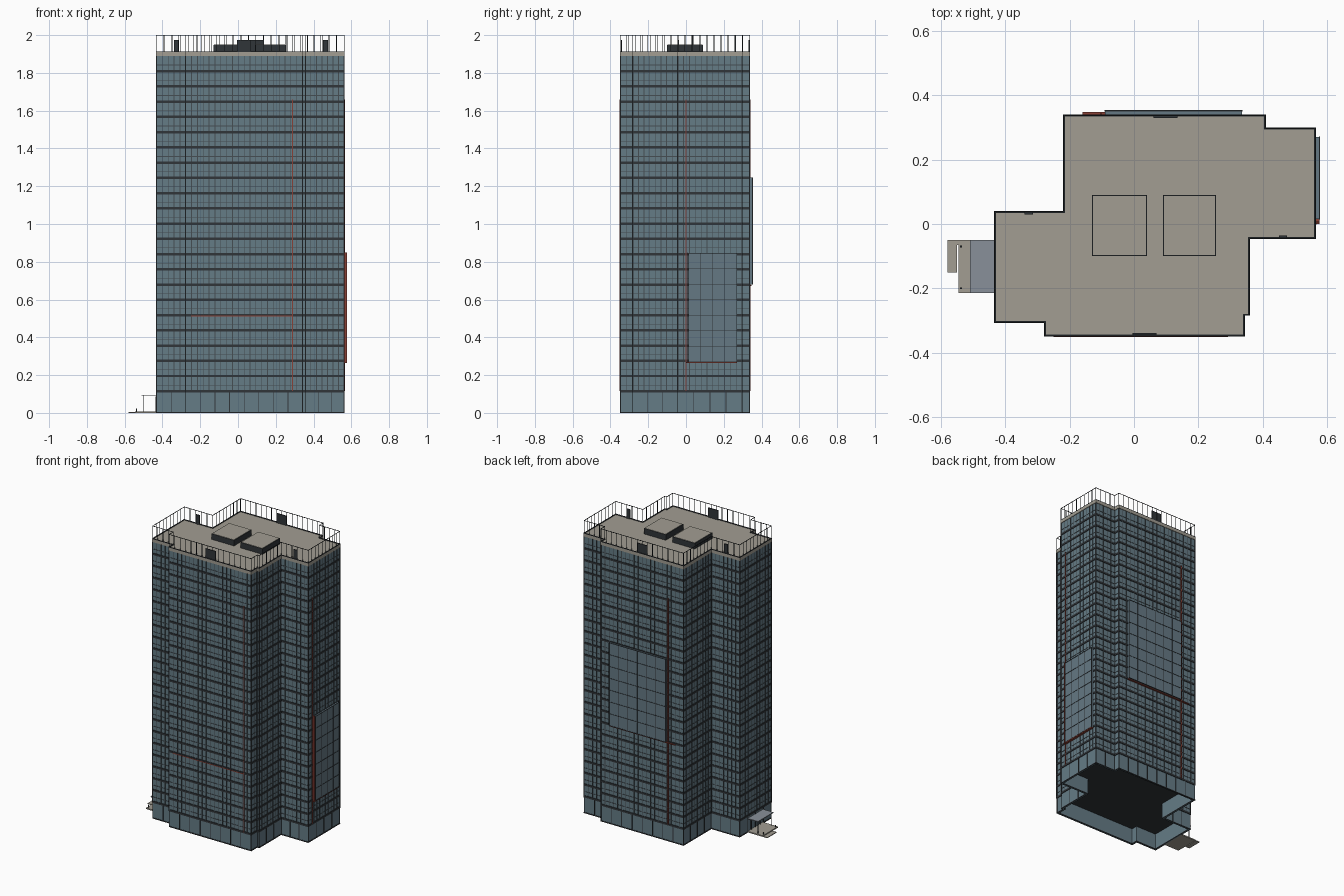
import bpy, bmesh
from mathutils import Vector

if "Cube" in bpy.data.objects:
    bpy.data.objects.remove(bpy.data.objects["Cube"])


def mat(name, c):
    m = bpy.data.materials.new(name)
    m.diffuse_color = (*c, 1)
    m.use_nodes = True
    m.node_tree.nodes["Principled BSDF"].inputs["Base Color"].default_value = m.diffuse_color
    return m


GLASS = mat("blue_glass", (0.13, 0.20, 0.24))
SCREEN = mat("panel_glass", (0.13, 0.19, 0.23))
DARK = mat("dark_metal", (0.03, 0.035, 0.04))
FRAME = mat("frame_metal", (0.06, 0.075, 0.085))
STONE = mat("beige_stone", (0.36, 0.34, 0.29))
RED = mat("red_trim", (0.25, 0.05, 0.035))
CANOPY = mat("canopy_glass", (0.25, 0.28, 0.32))

# Stepped footprint, counter-clockwise
PLAN = [Vector(p) for p in [
    (-0.28, -0.35), (0.345, -0.35), (0.345, -0.285), (0.36, -0.285), (0.36, -0.047),
    (0.565, -0.047), (0.565, 0.30), (0.41, 0.30), (0.41, 0.34), (-0.22, 0.34),
    (-0.22, 0.04), (-0.435, 0.04), (-0.435, -0.307), (-0.28, -0.307)]]
N = len(PLAN)
BASE, TOP, FLOORS = 0.115, 1.89, 22
STEP = (TOP - BASE) / FLOORS


def normal(i):
    d = (PLAN[(i + 1) % N] - PLAN[i]).normalized()
    return Vector((d.y, -d.x))


def inset(d):
    return [PLAN[i] - d * (normal(i - 1) + normal(i)) for i in range(N)]


def finish(bm, name, m):
    bmesh.ops.recalc_face_normals(bm, faces=bm.faces)
    me = bpy.data.meshes.new(name)
    bm.to_mesh(me)
    bm.free()
    me.materials.append(m)
    ob = bpy.data.objects.new(name, me)
    bpy.context.collection.objects.link(ob)
    return ob


def add_box(bm, x0, x1, y0, y1, z0, z1):
    v = [bm.verts.new((x, y, z)) for z in (z0, z1)
         for x, y in ((x0, y0), (x1, y0), (x1, y1), (x0, y1))]
    for f in ((3, 2, 1, 0), (4, 5, 6, 7), (0, 1, 5, 4), (1, 2, 6, 5), (2, 3, 7, 6), (3, 0, 4, 7)):
        bm.faces.new([v[i] for i in f])


def boxes(name, m, items):
    bm = bmesh.new()
    for b in items:
        add_box(bm, *b)
    return finish(bm, name, m)


def add_ring(bm, outer, inner, z0, z1):
    loops = [[bm.verts.new((p.x, p.y, z)) for p in inset(d)]
             for d, z in ((outer, z0), (outer, z1), (inner, z1), (inner, z0))]
    for k in range(4):
        a, b = loops[k], loops[(k + 1) % 4]
        for i in range(N):
            j = (i + 1) % N
            bm.faces.new((a[i], a[j], b[j], b[i]))


def rings(name, m, items):
    bm = bmesh.new()
    for r in items:
        add_ring(bm, *r)
    return finish(bm, name, m)


def slab(name, m, d, z0, z1):
    bm = bmesh.new()
    f = bm.faces.new([bm.verts.new((p.x, p.y, z0)) for p in inset(d)])
    ext = bmesh.ops.extrude_face_region(bm, geom=[f])
    bmesh.ops.translate(bm, vec=(0, 0, z1 - z0),
                        verts=[v for v in ext["geom"] if isinstance(v, bmesh.types.BMVert)])
    return finish(bm, name, m)


def along(spacing, d, half, z0, z1):
    """Small posts spread evenly along every wall, inset by d."""
    out, pts = [], inset(d)
    for i in range(N):
        a, b = pts[i], pts[(i + 1) % N]
        n = max(1, round((b - a).length / spacing))
        for k in range(n):
            p = a.lerp(b, k / n)
            out.append((p.x - half, p.x + half, p.y - half, p.y + half, z0, z1))
    return out


# Tower shell: hollow glass lobby, glass walls, floor plates
rings("lobby_glass", GLASS, [(0.004, 0.012, 0.0, BASE)])
rings("tower_glass", GLASS, [(0.004, 0.012, BASE, TOP)])
slab("lobby_ceiling", DARK, 0.006, BASE - 0.006, BASE + 0.004)

# Horizontal bands per floor, with a slim transom between
rings("floor_bands", DARK, [(0.0, 0.006, BASE + i * STEP - 0.007, BASE + i * STEP + 0.006)
                            for i in range(FLOORS)])
rings("window_transoms", FRAME, [(0.002, 0.006, BASE + (i + 0.4) * STEP - 0.0015,
                                  BASE + (i + 0.4) * STEP + 0.0015) for i in range(FLOORS)])
rings("lobby_base_trim", DARK, [(0.001, 0.013, 0.0, 0.006)])

# Vertical mullions
boxes("window_mullions", FRAME, along(0.031, 0.0035, 0.002, BASE, TOP))
boxes("lobby_mullions", DARK, along(0.08, 0.0035, 0.002, 0.0, BASE))
boxes("corner_posts", DARK, along(9, 0.003, 0.003, BASE, TOP))

# Roof deck, parapet edge and railing
slab("roof_deck", STONE, 0.0, TOP, 1.91)
rings("parapet_cap", DARK, [(0.0, 0.006, 1.91, 1.914)])
boxes("railing_posts", DARK, along(0.04, 0.003, 0.0014, 1.912, 2.0))
rings("railing_top_rail", DARK, [(0.0016, 0.0044, 1.997, 2.0)])

# Rooftop plant units with pale lids
UNITS = [(-0.13, 0.04), (0.09, 0.255)]
boxes("roof_units", DARK, [(a, b, -0.1, 0.09, 1.908, 1.948) for a, b in UNITS])
boxes("roof_unit_lids", STONE, [(a + 0.003, b - 0.003, -0.097, 0.087, 1.947, 1.95)
                                for a, b in UNITS])


def grid(lo, hi, z0, z1, cols, rows):
    """Line strips (u0, u1, z0, z1) of a panel grid."""
    t = 0.0013
    us = [lo + (hi - lo) * i / cols for i in range(cols + 1)]
    zs = [z0 + (z1 - z0) * i / rows for i in range(rows + 1)]
    return [(u - t, u + t, z0, z1) for u in us] + [(lo, hi, z - t, z + t) for z in zs]


# Large projecting facade panels on the right and back
boxes("right_panel", SCREEN, [(0.562, 0.576, 0.015, 0.27, 0.27, 0.845)])
boxes("right_panel_grid", DARK, [(0.574, 0.578, a, b, c, d)
                                 for a, b, c, d in grid(0.015, 0.27, 0.27, 0.845, 4, 7)])
boxes("back_panel", SCREEN, [(-0.09, 0.335, 0.337, 0.352, 0.68, 1.245)])
boxes("back_panel_grid", DARK, [(a, b, 0.350, 0.354, c, d)
                                for a, b, c, d in grid(-0.09, 0.335, 0.68, 1.245, 6, 7)])

# Thin red trim lines
boxes("red_trim_lines", RED, [
    (0.287, 0.292, -0.3515, -0.345, BASE, 1.66),
    (-0.25, 0.29, -0.3515, -0.345, 0.511, 0.516),
    (0.56, 0.5665, -0.002, 0.003, BASE, 1.66),
    (0.56, 0.577, 0.0, 0.27, 0.264, 0.269),
    (0.56, 0.577, 0.004, 0.009, 0.27, 0.85),
    (-0.105, -0.1, 0.335, 0.3425, BASE, 1.66),
    (-0.16, 0.335, 0.335, 0.348, 0.672, 0.677)])

# Small vents standing at the parapet
boxes("parapet_vents", DARK, [
    (0.06, 0.135, 0.33, 0.336, 1.91, 1.975), (-0.34, -0.313, 0.03, 0.036, 1.91, 1.975),
    (0.45, 0.476, -0.042, -0.036, 1.91, 1.975), (-0.005, 0.07, -0.345, -0.339, 1.91, 1.975)])

# Entrance on the left: landing, step, canopy, posts
boxes("entrance_landing", STONE, [(-0.545, -0.43, -0.215, -0.05, 0.0, 0.008)])
boxes("entrance_step", STONE, [(-0.58, -0.55, -0.15, -0.05, 0.0, 0.005),
                               (-0.551, -0.544, -0.066, -0.05, 0.0, 0.005)])
boxes("entrance_canopy", CANOPY, [(-0.51, -0.432, -0.215, -0.05, 0.091, 0.096)])
boxes("canopy_posts", DARK, [(-0.503, -0.499, y - 0.002, y + 0.002, 0.008, 0.092)
                             for y in (-0.205, -0.06)])
boxes("entrance_bollards", DARK, [(-0.54, -0.535, y - 0.0025, y + 0.0025, 0.008, 0.022)
                                  for y in (-0.2, -0.07)])
boxes("entrance_door_frame", DARK, [(-0.437, -0.429, y - 0.002, y + 0.002, 0.008, 0.085)
                                    for y in (-0.18, -0.132, -0.085)]
      + [(-0.437, -0.429, -0.182, -0.083, 0.083, 0.087)])
